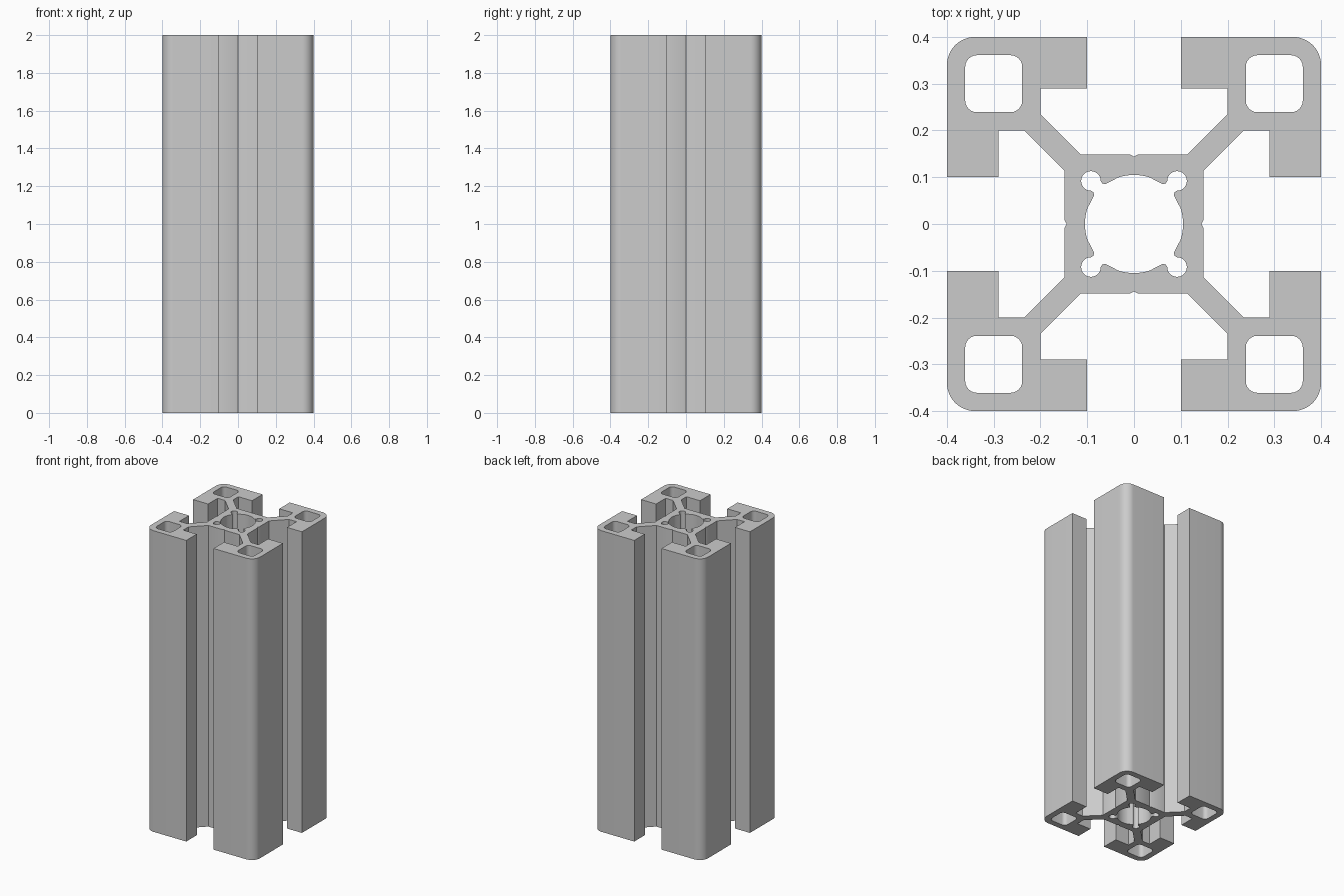
import bpy
import bmesh
from math import cos, sin, radians
from mathutils import Vector, Matrix

HEIGHT = 2.0

if "Cube" in bpy.data.objects:
    bpy.data.objects.remove(bpy.data.objects["Cube"])


def arc(cx, cy, r, start, end, steps):
    angles = [radians(start + (end - start) * i / steps) for i in range(steps + 1)]
    return [Vector((cx + r * cos(a), cy + r * sin(a))) for a in angles]


def eightfold(half):
    """Mirror a path running from the x axis to the diagonal, then turn it four times."""
    quarter = half + [Vector((p.y, p.x)) for p in reversed(half)]
    loop = []
    for turn in range(4):
        rot = Matrix.Rotation(radians(90 * turn), 2)
        for p in quarter:
            q = rot @ p
            if not loop or (q - loop[-1]).length > 1e-4:
                loop.append(q)
    if (loop[0] - loop[-1]).length < 1e-4:
        loop.pop()
    return loop


def rounded_square(cx, cy, half, r):
    loop = []
    for turn, (sx, sy) in enumerate([(1, 1), (-1, 1), (-1, -1), (1, -1)]):
        k = half - r
        loop += arc(cx + sx * k, cy + sy * k, r, 90 * turn, 90 * turn + 90, 6)
    return loop


# Outer outline: centre groove, core wall, diagonal web, slot lip, rounded corner
outer_half = [Vector(p) for p in [
    (0.144, 0), (0.149, 0.009), (0.149, 0.114), (0.235, 0.2),
    (0.29, 0.2), (0.29, 0.1), (0.4, 0.1)]]
outer_half += arc(0.34, 0.34, 0.06, 0, 45, 6)

# Core bore: main arc, rounded tooth, corner lobe
bore_half = arc(0, 0, 0.105, 0, 19, 5)
bore_half += [Vector(p) for p in [
    (0.088, 0.056), (0.086, 0.06), (0.0855, 0.064), (0.087, 0.068), (0.091, 0.071)]]
bore_half += arc(0.092, 0.092, 0.021, -75, 45, 10)

loops = [eightfold(outer_half), eightfold(bore_half)]

# Square hollow in each corner
for sx in (-1, 1):
    for sy in (-1, 1):
        loops.append(rounded_square(sx * 0.3, sy * 0.3, 0.061, 0.025))

# Fill the cross-section and extrude it upward
bm = bmesh.new()
edges = []
for loop in loops:
    verts = [bm.verts.new((p.x, p.y, 0)) for p in loop]
    edges += [bm.edges.new((a, b)) for a, b in zip(verts, verts[1:] + verts[:1])]
bmesh.ops.triangle_fill(bm, edges=edges, use_beauty=True, normal=(0, 0, 1))
result = bmesh.ops.extrude_face_region(bm, geom=bm.faces[:], use_keep_orig=True)
top = [v for v in result["geom"] if isinstance(v, bmesh.types.BMVert)]
bmesh.ops.translate(bm, verts=top, vec=(0, 0, HEIGHT))
bmesh.ops.recalc_face_normals(bm, faces=bm.faces[:])

mesh = bpy.data.meshes.new("slotted_rail")
bm.to_mesh(mesh)
bm.free()
rail = bpy.data.objects.new("slotted_rail", mesh)
bpy.context.collection.objects.link(rail)

# Plain metal colour
grey = bpy.data.materials.new("aluminium_grey")
grey.use_nodes = True
colour = (0.6, 0.6, 0.6, 1)
grey.diffuse_color = colour
grey.node_tree.nodes["Principled BSDF"].inputs["Base Color"].default_value = colour
mesh.materials.append(grey)

# Smooth the curved walls, keep the corners crisp
bpy.ops.object.select_all(action="DESELECT")
rail.select_set(True)
bpy.context.view_layer.objects.active = rail
bpy.ops.object.shade_smooth_by_angle(angle=radians(30))
